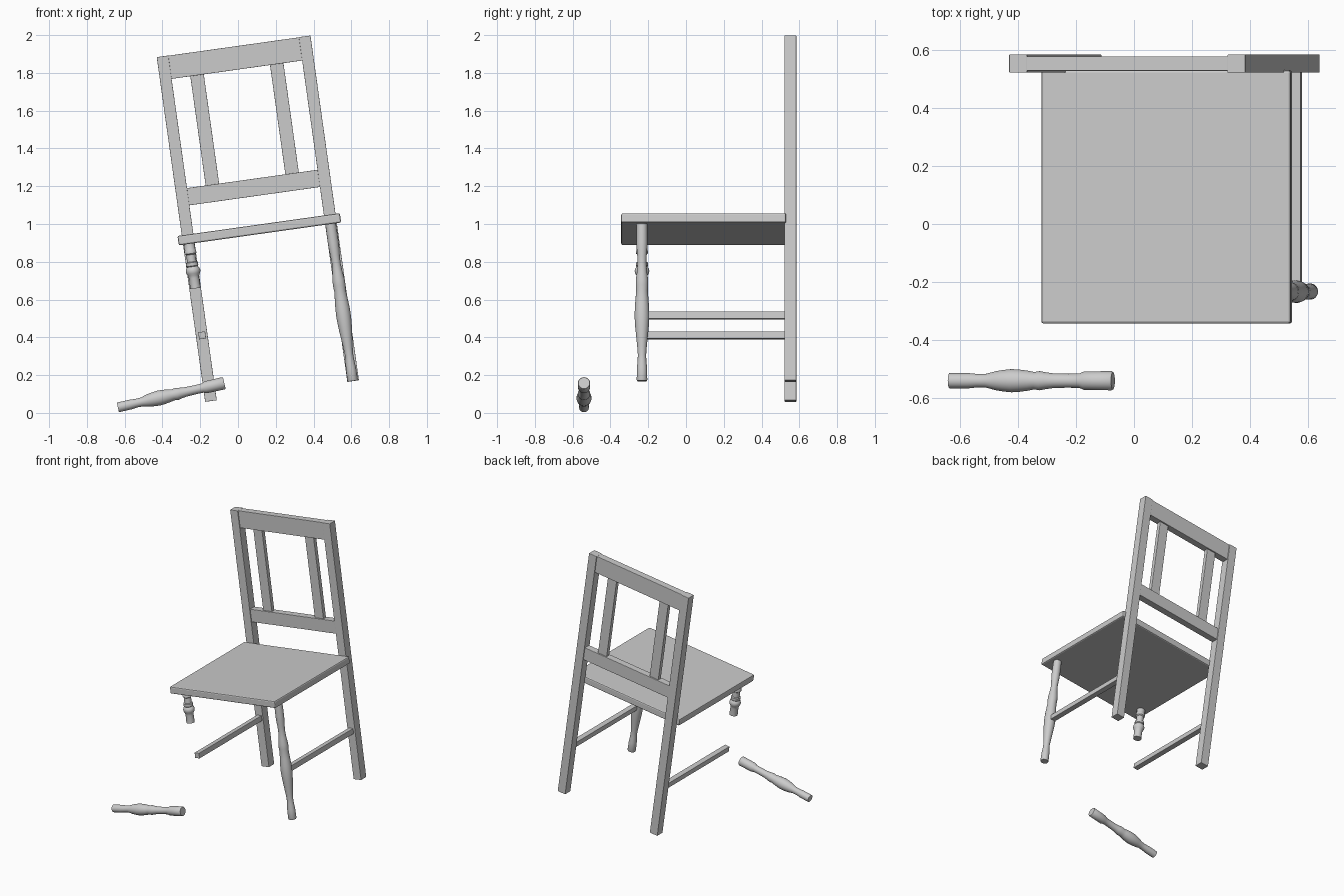
import bpy, bmesh
from math import radians, cos, sin, tau, atan2
from mathutils import Matrix, Vector

if "Cube" in bpy.data.objects:
    bpy.data.objects.remove(bpy.data.objects["Cube"])

# The whole chair leans sideways on the broken leg
TILT = Matrix.Rotation(radians(-8), 4, 'Y')
MID = 0.247  # centre line of the chair in its own tilted frame


def finish(name, bm, matrix):
    bmesh.ops.recalc_face_normals(bm, faces=bm.faces)
    mesh = bpy.data.meshes.new(name)
    bm.to_mesh(mesh)
    bm.free()
    ob = bpy.data.objects.new(name, mesh)
    bpy.context.collection.objects.link(ob)
    ob.matrix_world = matrix
    return ob


def box(name, x, y, z, bevel=0.002):
    """Board from (min, max) ranges in the chair's frame."""
    bm = bmesh.new()
    bmesh.ops.create_cube(bm, size=1)
    for v in bm.verts:
        v.co = [(lo + hi) / 2 + c * (hi - lo) for c, (lo, hi) in zip(v.co, (x, y, z))]
    ob = finish(name, bm, TILT)
    mod = ob.modifiers.new("edge", 'BEVEL')
    mod.width, mod.segments = bevel, 2
    return ob


def turned(name, profile, matrix, sides=32):
    """Lathe a (height, radius) profile around z and cap both ends."""
    bm = bmesh.new()
    rings = [[bm.verts.new((r * cos(tau * i / sides), r * sin(tau * i / sides), h))
              for i in range(sides)] for h, r in profile]
    for a, b in zip(rings, rings[1:]):
        for i in range(sides):
            j = (i + 1) % sides
            bm.faces.new((a[i], a[j], b[j], b[i]))
    bm.faces.new(rings[0])
    bm.faces.new(rings[-1])
    ob = finish(name, bm, matrix)
    bpy.ops.object.select_all(action='DESELECT')
    ob.select_set(True)
    bpy.context.view_layer.objects.active = ob
    bpy.ops.object.shade_smooth_by_angle(angle=radians(40))
    return ob


# Seat
box("seat", (MID - 0.434, MID + 0.434), (-0.343, 0.53), (0.922, 0.972), 0.008)

# Back posts, slats and side stretchers, mirrored about the centre line
for side, s in (("left", -1), ("right", 1)):
    def span(c, w):
        return (MID + s * c - w / 2, MID + s * c + w / 2)
    box("back_post_" + side, span(0.38, 0.062), (0.522, 0.584), (0.082, 1.925))
    box("back_slat_" + side, span(0.213, 0.072), (0.538, 0.568), (1.20, 1.82))
    box("stretcher_" + side, span(0.378, 0.037), (-0.207, 0.53), (0.414, 0.452))

# Back rails
rail_x = (MID - 0.36, MID + 0.36)
box("top_rail", rail_x, (0.528, 0.578), (1.80, 1.924))
box("lower_back_rail", rail_x, (0.528, 0.578), (1.124, 1.216))

# Whole front leg
whole = [(0, .026), (.005, .028), (.07, .027), (.11, .023), (.14, .022), (.18, .025),
         (.24, .031), (.29, .036), (.34, .039), (.39, .038), (.44, .034), (.48, .031),
         (.51, .033), (.54, .033), (.58, .027), (.63, .023), (.67, .025), (.71, .028),
         (.74, .029), (.845, .028)]
turned("front_leg_right", whole,
       TILT @ Matrix.Translation((MID + 0.378, -0.233, 0.083)))

# Snapped leg stub with its turned beads
stub = [(0, .028), (.055, .027), (.07, .03), (.08, .036), (.093, .039), (.106, .036),
        (.116, .028), (.12, .032), (.138, .032), (.142, .025), (.18, .024),
        (.186, .031), (.203, .031), (.207, .028), (.245, .028)]
turned("front_leg_stub", stub,
       TILT @ Matrix.Translation((MID - 0.378, -0.233, 0.684)))

# Broken-off leg lying on the floor
broken = [(0, .026), (.07, .026), (.10, .023), (.13, .024), (.165, .033), (.19, .037),
          (.22, .040), (.25, .038), (.28, .034), (.30, .030), (.32, .033), (.34, .029),
          (.37, .025), (.42, .024), (.46, .025), (.476, .032), (.573, .033), (.578, .030)]
start, end = Vector((-0.636, -0.54, 0.029)), Vector((-0.072, -0.54, 0.158))
lean = atan2(end.x - start.x, end.z - start.z)
turned("broken_leg", broken,
       Matrix.Translation(start) @ Matrix.Rotation(lean, 4, 'Y'))
